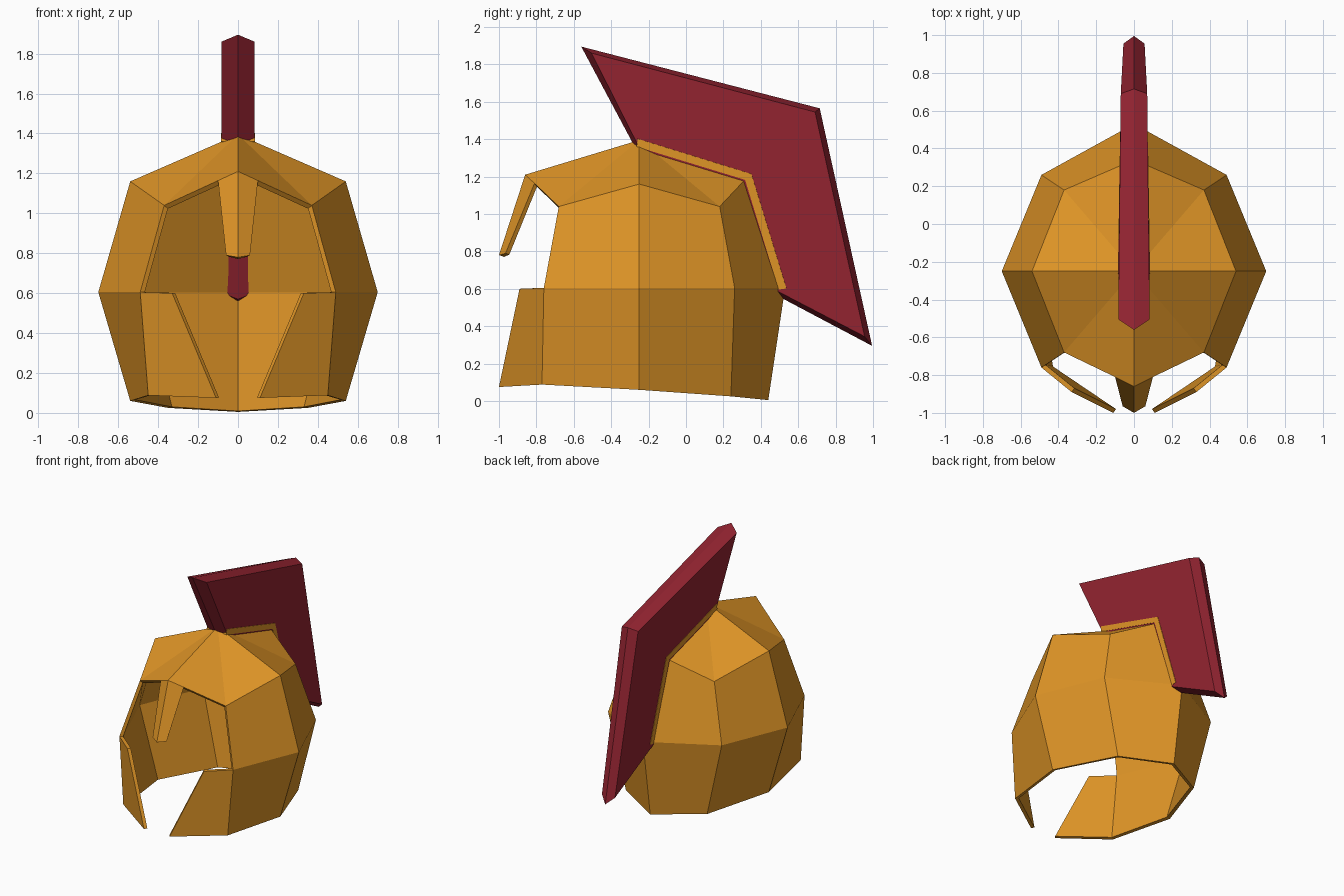
import bpy, bmesh
from mathutils import Vector

if "Cube" in bpy.data.objects:
    bpy.data.objects.remove(bpy.data.objects["Cube"])


def material(name, color):
    m = bpy.data.materials.new(name)
    m.diffuse_color = (*color, 1)
    m.use_nodes = True
    m.node_tree.nodes["Principled BSDF"].inputs["Base Color"].default_value = m.diffuse_color
    return m


gold = material("bronze gold", (0.74, 0.30, 0.02))
red = material("crest red", (0.29, 0.017, 0.030))


def add_mesh(name, verts, faces, mat):
    me = bpy.data.meshes.new(name)
    me.from_pydata(verts, [], faces)
    bm = bmesh.new()
    bm.from_mesh(me)
    bmesh.ops.recalc_face_normals(bm, faces=bm.faces)
    bm.to_mesh(me)
    bm.free()
    me.materials.append(mat)
    ob = bpy.data.objects.new(name, me)
    bpy.context.collection.objects.link(ob)
    return ob


# Helmet shell: right half as named points, mirrored and thickened inward
P = {
    "apex": (0, -0.25, 1.395),
    # upper ring
    "f1": (0, -0.86, 1.21), "n1": (0.10, -0.81, 1.164), "fs1": (0.37, -0.68, 1.04),
    "s1": (0.54, -0.25, 1.16), "bs1": (0.37, 0.18, 1.04), "b1": (0, 0.34, 1.21),
    # widest ring
    "c2": (0.33, -0.89, 0.60), "fs2": (0.49, -0.76, 0.605), "s2": (0.70, -0.25, 0.605),
    "bs2": (0.49, 0.26, 0.605), "b2": (0, 0.53, 0.605),
    # lower rim
    "c3": (0.11, -1.0, 0.075), "fs3": (0.45, -0.77, 0.088), "s3": (0.54, -0.25, 0.06),
    "bs3": (0.35, 0.24, 0.025), "b3": (0, 0.44, 0.005),
    # nose guard tip
    "n2": (0.06, -0.965, 0.79), "f2": (0, -1.0, 0.78),
}
keys = list(P)
polys = ["apex f1 n1", "apex n1 fs1", "f1 f2 n2 n1", "c2 c3 fs3 fs2"]
ring = ["fs", "s", "bs", "b"]
for a, b in zip(ring, ring[1:]):
    polys.append(f"apex {a}1 {b}1")
    polys += [f"{a}{i} {a}{i+1} {b}{i+1} {b}{i}" for i in (1, 2)]
shell = add_mesh("helmet_shell", list(P.values()),
                 [[keys.index(k) for k in p.split()] for p in polys], gold)
bm = bmesh.new()
bm.from_mesh(shell.data)
bm.normal_update()
top = max(bm.faces, key=lambda f: f.calc_center_median().z)
if top.normal.z < 0:
    bmesh.ops.reverse_faces(bm, faces=bm.faces)
bm.to_mesh(shell.data)
bm.free()
mod = shell.modifiers.new("mirror", 'MIRROR')
mod.use_clip = True
mod = shell.modifiers.new("thickness", 'SOLIDIFY')
mod.thickness = 0.025
mod.offset = -1
mod.use_even_offset = True


def band(name, sections, mat):
    """Loft equal-sized closed (x, y, z) sections into a capped solid."""
    n = len(sections[0])
    verts = [v for s in sections for v in s]
    faces = []
    for i in range(len(sections) - 1):
        for j in range(n):
            k = (j + 1) % n
            faces.append((i*n + j, i*n + k, (i+1)*n + k, (i+1)*n + j))
    last = (len(sections) - 1) * n
    faces += [tuple(range(n)), tuple(range(last, last + n))]
    return add_mesh(name, verts, faces, mat)


# Shared centre-line path over the back of the helmet: (y, z), outward, half width
path = [((-0.26, 1.39), (0.15, 1.0), 0.083),
        ((0.34, 1.205), (0.8, 0.75), 0.074),
        ((0.525, 0.60), (1.0, 0.15), 0.065)]

# Gold trim under the crest
trim = []
for (y, z), (dy, dz), w in path:
    w += 0.002
    lo, hi = -0.03, 0.012
    trim.append([(-w, y + dy*lo, z + dz*lo), (-w, y + dy*hi, z + dz*hi),
                 (0, y + dy*0.025, z + dz*0.025),
                 (w, y + dy*hi, z + dz*hi), (w, y + dy*lo, z + dz*lo)])
band("crest_trim", trim, gold)

# Red crest: flat cheeks with a ridge running round the outer edge
edge = [(-0.505, 1.86), (0.69, 1.545), (0.955, 0.345)]
ridge = [(-0.56, 1.895), (0.715, 1.565), (0.995, 0.295)]
half = [0.083, 0.070, 0.056]
base_edge, base_ridge = [], []
for (y, z), (dy, dz), w in path:
    base_edge.append((y - dy*0.05, z - dz*0.05, w))
base_ridge = [(-0.28, 1.37), (0.30, 1.165), (0.475, 0.57)]
base_edge[0] = (-0.245, 1.345, 0.083)
base_edge[2] = (0.475, 0.595, 0.065)
sections = []
for i in range(3):
    y, z, w = base_edge[i]
    ey, ez = edge[i]
    sections.append([(-w, y, z), (-half[i], ey, ez), (0, *ridge[i]),
                     (half[i], ey, ez), (w, y, z), (0, *base_ridge[i])])
crest = band("crest", sections, red)
# split the end caps along the ridge so both ends form a shallow point
bm = bmesh.new()
bm.from_mesh(crest.data)
for f in [f for f in bm.faces if len(f.verts) == 6]:
    mid = [v for v in f.verts if abs(v.co.x) < 1e-5]
    bmesh.utils.face_split(f, mid[0], mid[1])
bm.to_mesh(crest.data)
bm.free()
